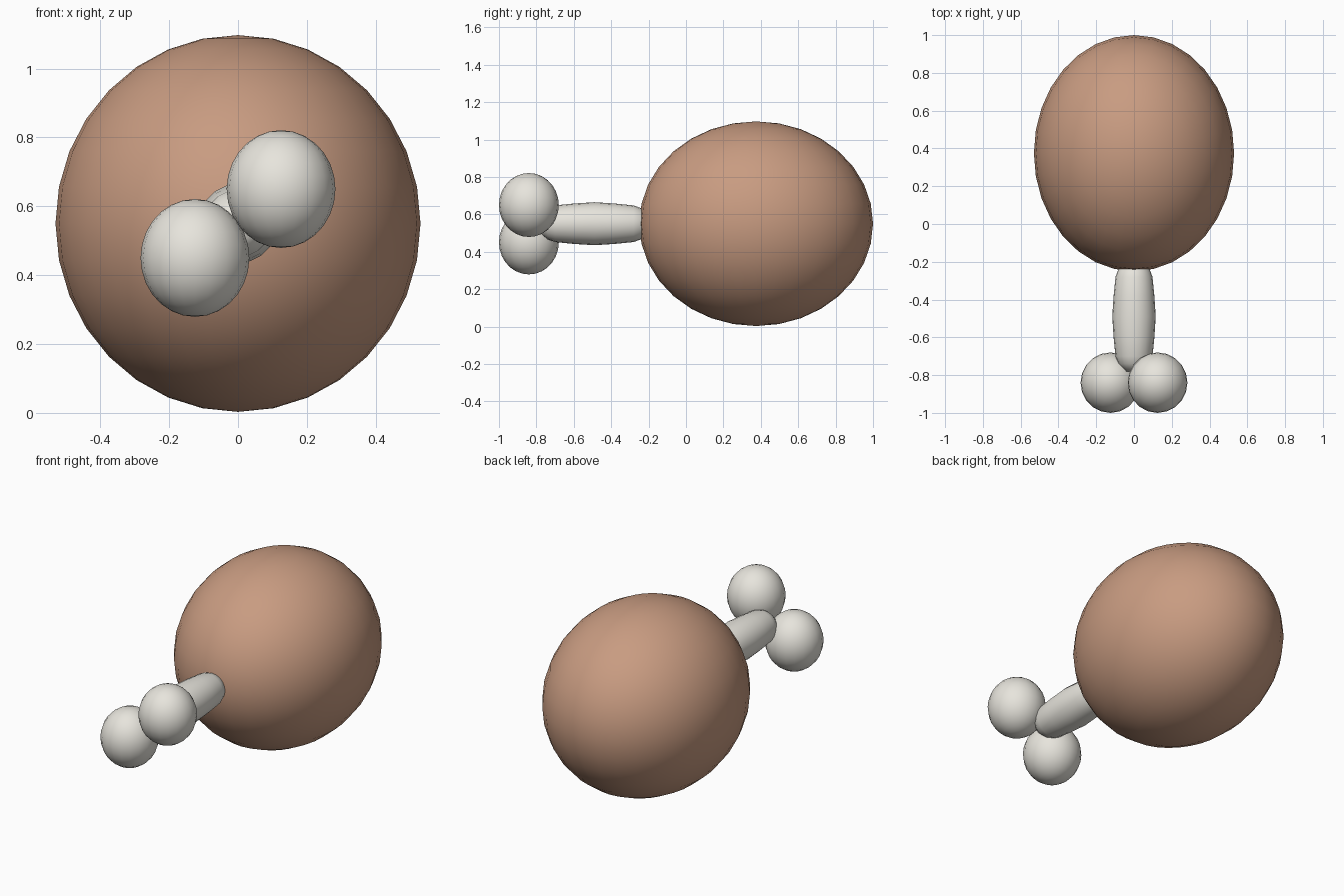
import bpy, math

if "Cube" in bpy.data.objects:
    bpy.data.objects.remove(bpy.data.objects["Cube"])


def material(name, color):
    m = bpy.data.materials.new(name)
    m.diffuse_color = color
    m.use_nodes = True
    m.node_tree.nodes["Principled BSDF"].inputs["Base Color"].default_value = m.diffuse_color
    return m


def ellipsoid(name, center, radii, segs, rings, mat):
    bpy.ops.mesh.primitive_uv_sphere_add(segments=segs, ring_count=rings, radius=1, location=center)
    ob = bpy.context.object
    ob.name = name
    ob.scale = radii
    bpy.ops.object.transform_apply(location=False, rotation=False, scale=True)
    bpy.ops.object.shade_smooth()
    ob.data.materials.append(mat)
    return ob


meat_mat = material("roast_brown", (0.58, 0.33, 0.22, 1))
bone_mat = material("bone_white", (0.80, 0.78, 0.72, 1))

# Meat
ellipsoid("meat", (0, 0.375, 0.55), (0.53, 0.625, 0.547), 32, 16, meat_mat)

# Bone shaft: barrel-shaped lathe along y, rounded at both ends
half = [(0.05, 0.29), (0.083, 0.25), (0.098, 0.21), (0.108, 0.11)]
profile = [(r, -d) for r, d in half] + [(0.115, 0)] + [(r, d) for r, d in reversed(half)]
sides = 20
verts = [(r * math.cos(a), y, r * math.sin(a))
         for r, y in profile
         for a in (2 * math.pi * i / sides for i in range(sides))]
faces = [(k * sides + i, (k + 1) * sides + i,
          (k + 1) * sides + (i + 1) % sides, k * sides + (i + 1) % sides)
         for k in range(len(profile) - 1) for i in range(sides)]
last = (len(profile) - 1) * sides
faces += [tuple(range(sides)), tuple(last + i for i in reversed(range(sides)))]
mesh = bpy.data.meshes.new("bone_shaft")
mesh.from_pydata(verts, [], faces)
mesh.shade_smooth()
mesh.materials.append(bone_mat)
shaft = bpy.data.objects.new("bone_shaft", mesh)
shaft.location = (0, -0.49, 0.55)
bpy.context.collection.objects.link(shaft)

# Knobs at the bone end, set diagonally
for side, label in ((-1, "left"), (1, "right")):
    ellipsoid("bone_knob_" + label, (0.125 * side, -0.84, 0.55 + 0.1 * side),
              (0.158, 0.16, 0.171), 20, 14, bone_mat)
